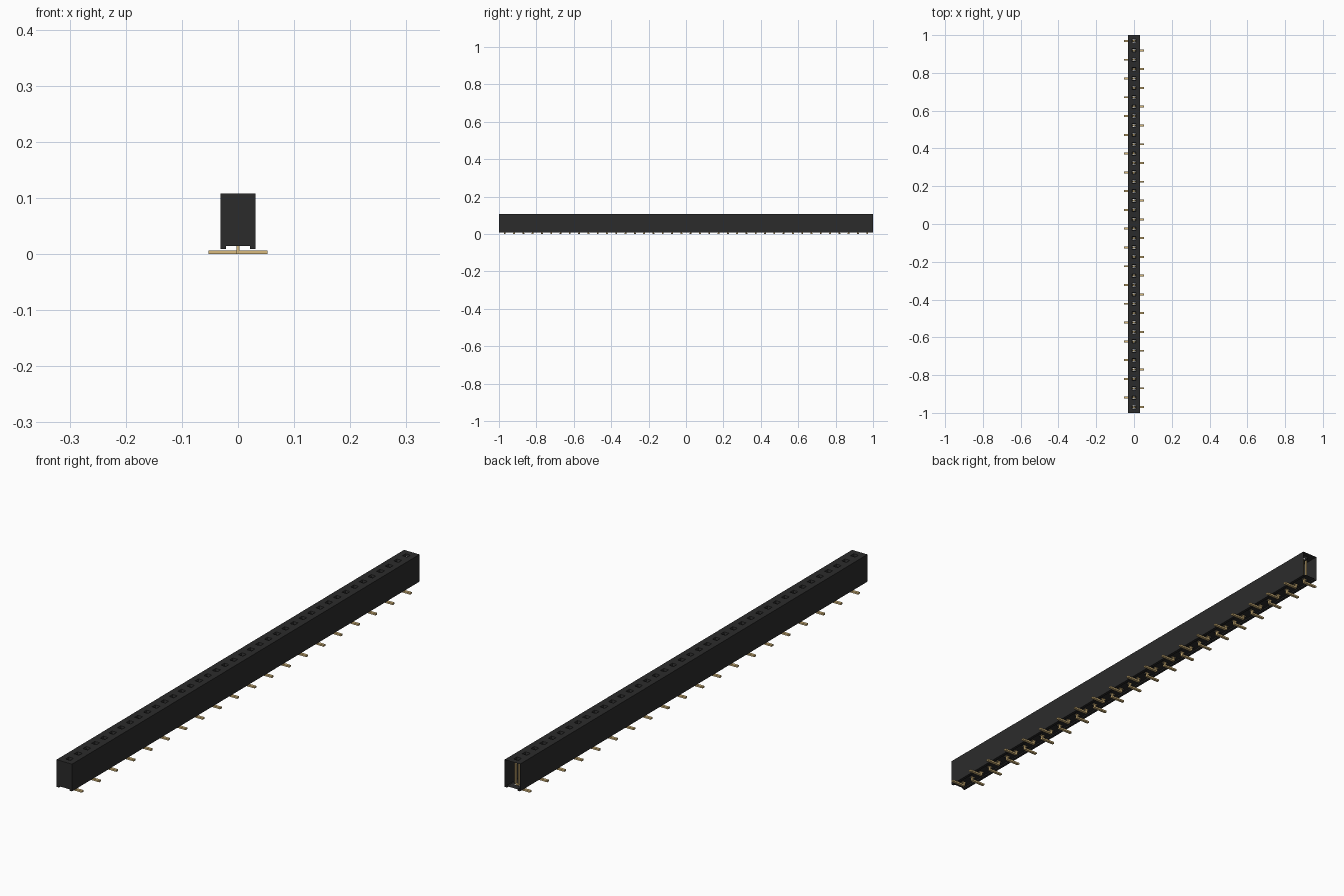
import bpy, bmesh, math
from mathutils import Matrix

cube = bpy.data.objects.get("Cube")
if cube:
    bpy.data.objects.remove(cube, do_unlink=True)

PINS = 40
PITCH = 0.0497
W, TOP, FOOT, FLOOR = 0.031, 0.108, 0.009, 0.014   # housing half width and levels
FOOT_IN = 0.021                                    # inner edge of the side feet


def make_material(name, rgb):
    m = bpy.data.materials.new(name)
    m.use_nodes = True
    col = (*rgb, 1.0)
    m.diffuse_color = col
    m.node_tree.nodes["Principled BSDF"].inputs["Base Color"].default_value = col
    return m


black = make_material("black plastic", (0.024, 0.024, 0.024))
gold = make_material("gold metal", (0.70, 0.50, 0.21))


def finish(bm, name, mat):
    me = bpy.data.meshes.new(name)
    bm.to_mesh(me)
    bm.free()
    me.materials.append(mat)
    return me


def add_object(name, me):
    ob = bpy.data.objects.new(name, me)
    bpy.context.collection.objects.link(ob)
    return ob


def rect(bm, hx, y0, y1, z):
    return [bm.verts.new(p) for p in
            ((-hx, y0, z), (hx, y0, z), (hx, y1, z), (-hx, y1, z))]


def bridge(bm, a, b):
    for i in range(4):
        j = (i + 1) % 4
        bm.faces.new((a[i], a[j], b[j], b[i]))


def add_box(bm, x0, x1, y0, y1, z0, z1):
    m = Matrix.Translation(((x0 + x1) / 2, (y0 + y1) / 2, (z0 + z1) / 2)) @ \
        Matrix.Diagonal((x1 - x0, y1 - y0, z1 - z0, 1))
    bmesh.ops.create_cube(bm, size=1, matrix=m)


centres = [((PINS - 1) / 2 - i) * PITCH for i in range(PINS)]

# Housing: hollow sleeve with side feet, closed at the front and open at the back
bm = bmesh.new()
profile = [(W, TOP), (W, FOOT), (FOOT_IN, FOOT), (FOOT_IN, FLOOR),
           (-FOOT_IN, FLOOR), (-FOOT_IN, FOOT), (-W, FOOT), (-W, TOP)]
front = [bm.verts.new((x, -1, z)) for x, z in profile]
back = [bm.verts.new((x, 1, z)) for x, z in profile]
for i in range(7):
    if i != 3:                                     # floor is built with openings below
        bm.faces.new((front[i], back[i], back[i + 1], front[i + 1]))
bm.faces.new(front)

# Top with funnel openings, and floor with contact openings
for i, c in enumerate(centres):
    y0 = -1 if i == PINS - 1 else c - PITCH / 2
    y1 = 1 if i == 0 else c + PITCH / 2
    cell = rect(bm, W, y0, y1, TOP)
    lip = rect(bm, 0.0095, c - 0.0095, c + 0.0095, TOP)
    throat = rect(bm, 0.007, c - 0.007, c + 0.007, TOP - 0.009)
    bridge(bm, cell, lip)
    bridge(bm, lip, throat)
    floor_cell = rect(bm, FOOT_IN, y0, y1, FLOOR)[::-1]
    slot = rect(bm, 0.010, c - 0.007, c + 0.007, FLOOR)[::-1]
    bridge(bm, floor_cell, slot)
bmesh.ops.remove_doubles(bm, verts=bm.verts, dist=1e-5)
add_object("housing", finish(bm, "housing", black))

# One contact: two spring blades, a base bar, a short post and a flat tail
bm = bmesh.new()
for s in (-1, 1):
    add_box(bm, s * 0.0075 - 0.0015, s * 0.0075 + 0.0015, -0.005, 0.005, 0.016, 0.097)
add_box(bm, -0.009, 0.009, -0.004, 0.004, 0.0145, 0.0175)
add_box(bm, -0.003, 0.003, -0.004, 0.004, 0.005, 0.0145)
add_box(bm, -0.053, 0.003, -0.005, 0.005, 0.0, 0.006)
contact_mesh = finish(bm, "contact", gold)

# Row of contacts with tails on alternating sides
for i, c in enumerate(centres):
    ob = add_object(f"contact_{i + 1}", contact_mesh)
    ob.location = (0, c, 0)
    ob.rotation_euler.z = math.pi * (i % 2)
